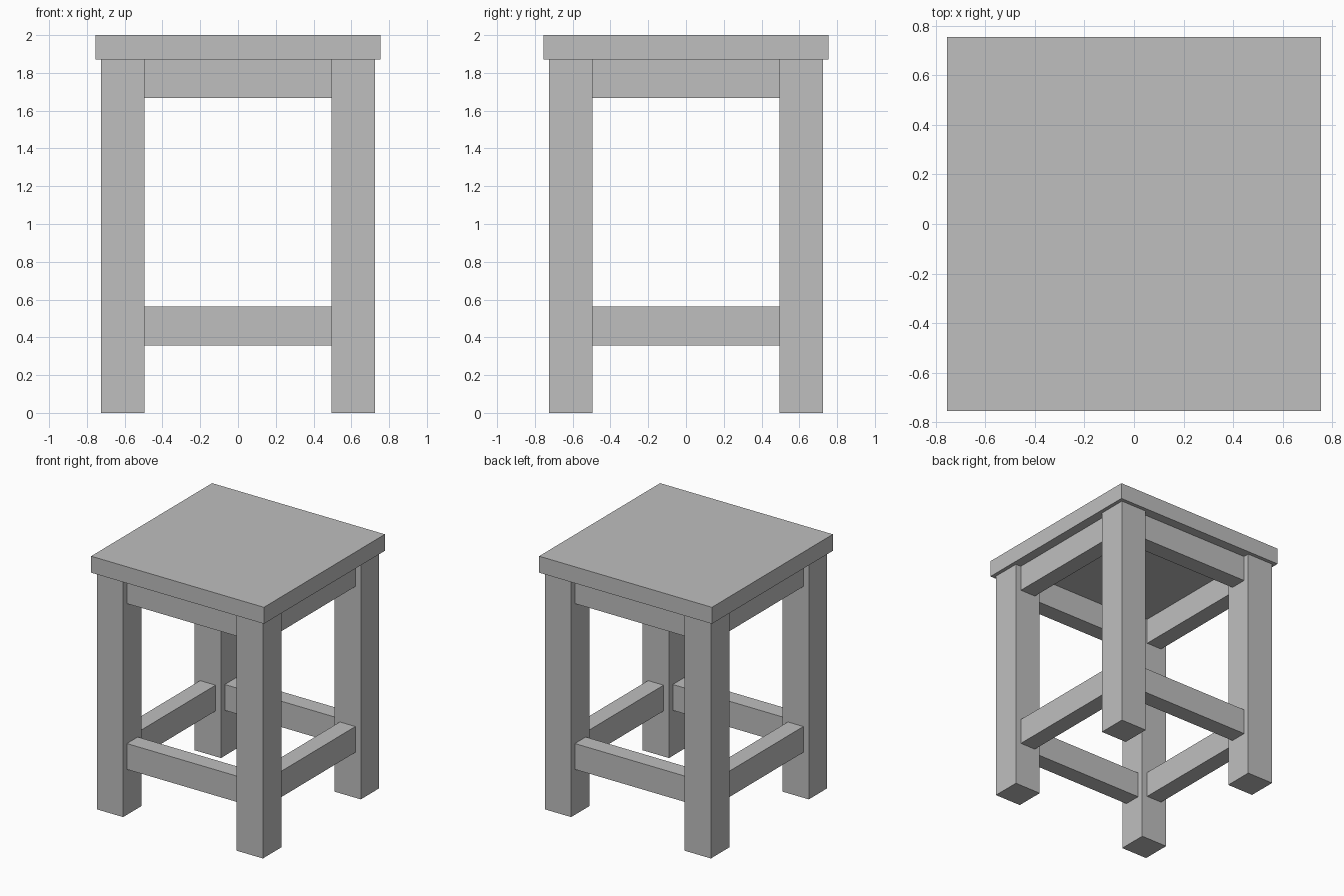
import bpy

cube = bpy.data.objects.get("Cube")
if cube:
    bpy.data.objects.remove(cube, do_unlink=True)

# Single grey finish
GREY = (0.52, 0.52, 0.52, 1.0)
grey = bpy.data.materials.new("plain_grey")
grey.use_nodes = True
grey.diffuse_color = GREY
grey.node_tree.nodes["Principled BSDF"].inputs["Base Color"].default_value = GREY


def box(name, centre, size):
    bpy.ops.mesh.primitive_cube_add(size=1, location=centre)
    obj = bpy.context.object
    obj.name = name
    obj.scale = size
    bpy.ops.object.transform_apply(location=False, rotation=False, scale=True)
    obj.data.materials.append(grey)
    return obj


SEAT_WIDTH, SEAT_THICK, TOP = 1.508, 0.13, 2.0
LEG_CENTRE, LEG_WIDTH = 0.61, 0.23
RAIL_THICK, RAIL_HEIGHT = 0.135, 0.204
under_seat = TOP - SEAT_THICK
span = 2 * LEG_CENTRE - LEG_WIDTH

# Seat slab
box("seat", (0, 0, TOP - SEAT_THICK / 2), (SEAT_WIDTH, SEAT_WIDTH, SEAT_THICK))

# Four square legs
for side, sx in (("left", 1), ("right", -1)):
    for end, sy in (("front", -1), ("back", 1)):
        box(f"{end}_{side}_leg",
            (sx * LEG_CENTRE, sy * LEG_CENTRE, under_seat / 2),
            (LEG_WIDTH, LEG_WIDTH, under_seat))

# Aprons under the seat and stretchers near the floor, centred on the legs
for part, z in (("apron", under_seat - RAIL_HEIGHT / 2), ("stretcher", 0.46)):
    for end, s in (("front", -1), ("back", 1)):
        box(f"{end}_{part}", (0, s * LEG_CENTRE, z), (span, RAIL_THICK, RAIL_HEIGHT))
    for side, s in (("left", 1), ("right", -1)):
        box(f"{side}_{part}", (s * LEG_CENTRE, 0, z), (RAIL_THICK, span, RAIL_HEIGHT))
